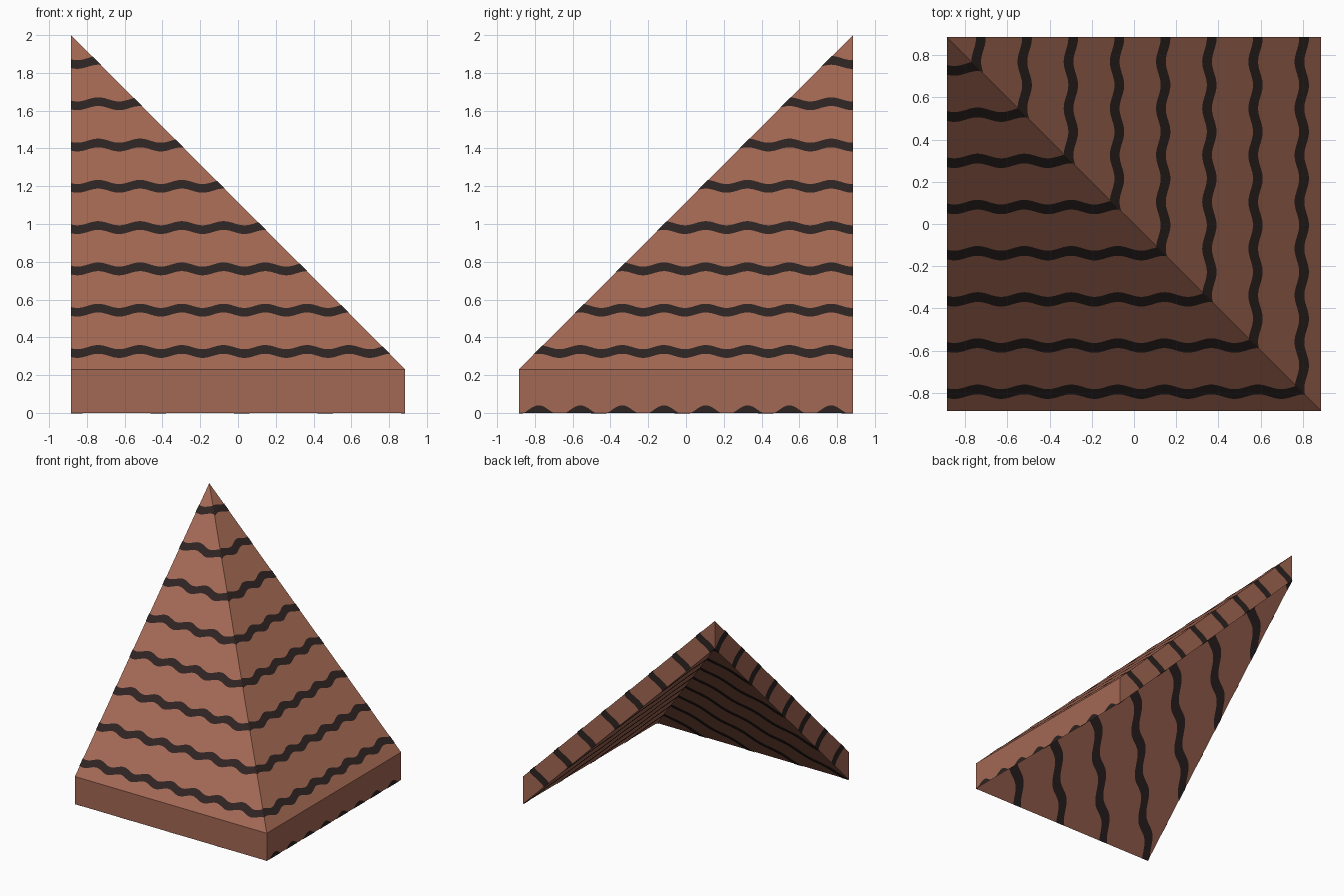
import bpy, bmesh, math
from mathutils import Vector

if "Cube" in bpy.data.objects:
    bpy.data.objects.remove(bpy.data.objects["Cube"])

H = 0.885          # half footprint
T = 0.23           # vertical thickness of the roof slab
PITCH = 0.2186     # stripe spacing
WAVE = 0.2212      # wave length along a stripe
LIFT = 0.003       # height of the painted stripe plates


def material(name, col):
    m = bpy.data.materials.new(name)
    m.diffuse_color = (*col, 1)
    m.use_nodes = True
    m.node_tree.nodes["Principled BSDF"].inputs["Base Color"].default_value = m.diffuse_color
    return m


CLAY = material("clay brown", (0.365, 0.138, 0.088))
DARK = material("dark stripe", (0.026, 0.017, 0.016))


def add_object(name, bm, mat):
    me = bpy.data.meshes.new(name)
    bm.to_mesh(me)
    bm.free()
    me.materials.append(mat)
    ob = bpy.data.objects.new(name, me)
    bpy.context.collection.objects.link(ob)
    return ob


# Corner points of the hip roof: upper shell and lower shell
A, B = Vector((H, -H, T)), Vector((-H, -H, T))
D, P = Vector((H, H, T)), Vector((-H, H, 2 * H + T))
down = Vector((0, 0, -T))
A2, B2, D2, P2 = (v + down for v in (A, B, D, P))

FACES = {
    "front_slope": (B, A, P),
    "right_slope": (A, D, P),
    "front_underside": (A2, B2, P2),
    "right_underside": (D2, A2, P2),
    "front_edge": (B2, A2, A, B),
    "right_edge": (A2, D2, D, A),
    "back_edge": (D2, P2, P, D),
    "left_edge": (P2, B2, B, P),
}

# Solid roof slab
bm = bmesh.new()
for poly in FACES.values():
    bm.faces.new([bm.verts.new(p) for p in poly])
bmesh.ops.remove_doubles(bm, verts=bm.verts, dist=1e-4)
add_object("roof_slab", bm, CLAY)


def stripes(face, pos, centres, half, amp, t0, t1, peak):
    """Wavy ribbons laid on one slab face and trimmed to its outline."""
    poly = FACES[face]
    n = (poly[1] - poly[0]).cross(poly[2] - poly[0]).normalized()
    steps = max(6, int((t1 - t0) / 0.0125))
    bm = bmesh.new()
    for c in centres:
        rows = []
        for i in range(steps + 1):
            t = t0 + (t1 - t0) * i / steps
            v = c + amp * math.cos(2 * math.pi * (t - peak) / WAVE)
            rows.append([bm.verts.new(Vector(pos(t, v + s * half)) + n * LIFT)
                         for s in (-1, 1)])
        for a, b in zip(rows, rows[1:]):
            f = bm.faces.new((a[0], b[0], b[1], a[1]))
            f.normal_update()
            if f.normal.dot(n) < 0:
                f.normal_flip()
    # trim at every border of the face
    for p, q in zip(poly, poly[1:] + poly[:1]):
        bmesh.ops.bisect_plane(bm, geom=bm.verts[:] + bm.edges[:] + bm.faces[:],
                               plane_co=p, plane_no=(q - p).cross(n),
                               clear_outer=True)
    add_object(face + "_stripes", bm, DARK)


R = H + T                                   # roof height at the centre
rows = [-0.792 + PITCH * k for k in range(8)]
FRONT_PEAK, RIGHT_PEAK = -0.74, -0.78

# Upper slopes: level stripes
stripes("front_slope", lambda t, v: (t, v, R + v), rows, 0.023, 0.011, -H, H, FRONT_PEAK)
stripes("right_slope", lambda t, v: (-v, t, R + v), rows, 0.023, 0.011, -H, H, RIGHT_PEAK)

# Raking edges: the same stripes carried square across the slab
stripes("back_edge", lambda t, v: (-v - t + H, H, R + v - t + H), rows,
        0.023, 0.011, H - 0.05, H + 0.17, RIGHT_PEAK)
stripes("left_edge", lambda t, v: (-H, v - t - H, R + v + t + H), rows,
        0.023, 0.011, -H - 0.17, -H + 0.05, FRONT_PEAK)

# Low right edge: only the wave crests show
stripes("right_edge", lambda t, v: (H, t, v), [-0.02], 0.035, 0.025, -H, H, RIGHT_PEAK)

# Undersides: wider spaced stripes running square to the hip
under = [2 * H / 4 * k for k in range(-4, 5)]
stripes("front_underside", lambda t, v: (t + v / 2, t - v / 2, H + t - v / 2), under,
        0.045, 0.025, -H, H, 0)
stripes("right_underside", lambda t, v: (t + v / 2, t - v / 2, H - t - v / 2), under,
        0.045, 0.025, -H, H, 0)
